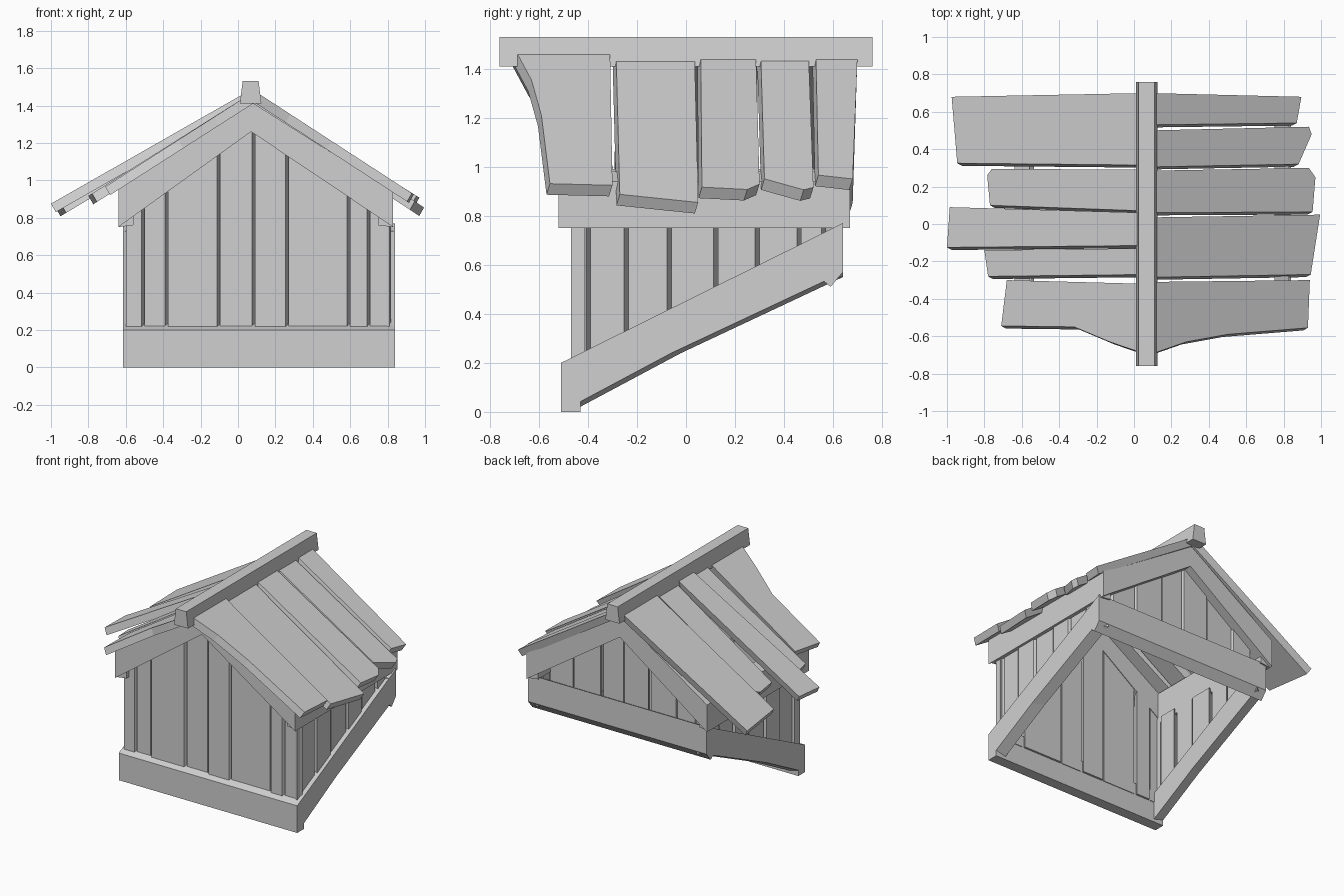
import bpy
import bmesh
from mathutils import Vector

cube = bpy.data.objects.get("Cube")
if cube:
    bpy.data.objects.remove(cube, do_unlink=True)

grey = bpy.data.materials.new("pale_grey")
grey.use_nodes = True
grey.diffuse_color = (0.63, 0.63, 0.63, 1)
grey.node_tree.nodes["Principled BSDF"].inputs["Base Color"].default_value = (0.63, 0.63, 0.63, 1)

MID = 0.07               # x of the ridge
LEFT, RIGHT = 0.83, -0.64  # x of the eaves


def prism(name, points, direction):
    """Extrude a flat polygon along a direction into a solid."""
    bm = bmesh.new()
    face = bm.faces.new([bm.verts.new(p) for p in points])
    new = bmesh.ops.extrude_face_region(bm, geom=[face], use_keep_orig=True)["geom"]
    bmesh.ops.translate(bm, vec=Vector(direction),
                        verts=[v for v in new if isinstance(v, bmesh.types.BMVert)])
    bmesh.ops.recalc_face_normals(bm, faces=bm.faces)
    mesh = bpy.data.meshes.new(name)
    bm.to_mesh(mesh)
    bm.free()
    mesh.materials.append(grey)
    obj = bpy.data.objects.new(name, mesh)
    bpy.context.collection.objects.link(obj)
    return obj


def ceiling(x):
    """Height of the underside of the gable frame."""
    run = LEFT - MID if x > MID else MID - RIGHT
    return 1.26 - 0.51 * abs(x - MID) / run


def sill(y):
    """Height of the top of the sloping base."""
    return 0.2 + 0.496 * (y + 0.51)


# Sloping base frame, the side beams leaning so their undersides tilt
for name, x, inward in (("base_side_left", 0.84, -1), ("base_side_right", -0.615, 1)):
    prism(name, [(x, -0.51, 0), (x, -0.06, 0.24), (x, 0.6, 0.55),
                 (x, 0.6, 0.75), (x, -0.51, 0.2)], (0.08 * inward, 0.04, 0))
x, beam = -0.615, (1.455, 0, 0)
prism("base_front", [(x, -0.51, 0), (x, -0.43, 0), (x, -0.43, 0.235), (x, -0.51, 0.2)], beam)
prism("base_back", [(x, 0.64, 0.57), (x, 0.59, 0.51), (x, 0.56, 0.535),
                    (x, 0.56, 0.73), (x, 0.64, 0.77)], beam)

# Gable boards front and back, joined by eave beams
for side, end, top, inward in (("left", LEFT, 0.94, -1), ("right", RIGHT, 0.95, 1)):
    for place, y in (("front", -0.52), ("back", 0.57)):
        prism(f"{place}_gable_board_{side}",
              [(MID, y, 1.26), (end, y, 0.75), (end, y, top), (MID, y, 1.42)], (0, 0.1, 0))
    inner = end + 0.08 * inward
    prism(f"eave_beam_{side}",
          [(end, -0.5, 0.75), (inner, -0.5, 0.76), (inner, -0.5, top + 0.04), (end, -0.5, top)],
          (0, 1.15, 0))


# Upright gable planks, front and back, with slanted edges that close the gaps
def gable_planks(name, seams, y, bottom, inward):
    for i, (a, b) in enumerate(zip(seams, seams[1:])):
        b -= 0.016
        tops = [b, MID, a] if a < MID < b else [b, a]
        depth = y + inward * 0.01 * (i % 2)
        points = [(a, depth, bottom), (b, depth, bottom)]
        points += [(t, depth, ceiling(t) + 0.015) for t in tops]
        prism(f"{name}_{i + 1}", points, (0.018, 0.045 * inward, 0))


gable_planks("front_plank", (-0.6, -0.5, -0.375, -0.095, 0.09, 0.27, 0.6, 0.705, 0.815),
             -0.47, 0.15, 1)
gable_planks("back_plank", (-0.5, -0.34, -0.12, 0.09, 0.27, 0.5, 0.7), 0.61, 0.68, -1)

# Upright side planks following the sloping base
side_seams = (-0.47, -0.39, -0.235, -0.06, 0.13, 0.3, 0.47, 0.57)
for side, wall, inward in (("left", 0.81, -1), ("right", -0.6, 1)):
    for i, (a, b) in enumerate(zip(side_seams, side_seams[1:])):
        b -= 0.018
        x = wall + inward * 0.01 * (i % 2)
        prism(f"{side}_wall_plank_{i + 1}",
              [(x, a, sill(a) - 0.1), (x, b, sill(b) - 0.1), (x, b, 0.79), (x, a, 0.79)],
              (0.045 * inward, 0.02, 0))


# Roof boards, each given by its outline seen from above
def roof_board(name, outline, lift, slope):
    side = 1 if outline[1][0] > MID else -1
    points = [(x, y, 1.465 + lift - slope * abs(x - MID)) for x, y in outline]
    prism(name, points, (-0.026 * side, -0.014, -0.045))


left_boards = [
    ([(0.08, -0.7), (0.28, -0.63), (0.5, -0.59), (0.93, -0.555),
      (0.94, -0.3), (0.08, -0.31)], 0.025, 0.65),
    ([(0.08, -0.285), (0.945, -0.27), (0.995, 0.05), (0.08, 0.035)], 0, 0.66),
    ([(0.08, 0.06), (0.955, 0.065), (0.97, 0.25), (0.935, 0.3), (0.08, 0.285)], 0.005, 0.625),
    ([(0.08, 0.305), (0.88, 0.32), (0.95, 0.48), (0.935, 0.52), (0.08, 0.5)], 0, 0.635),
    ([(0.08, 0.53), (0.87, 0.54), (0.895, 0.68), (0.08, 0.7)], 0.005, 0.63),
]
right_boards = [
    ([(0.06, -0.695), (-0.13, -0.63), (-0.32, -0.55), (-0.71, -0.545),
      (-0.68, -0.3), (0.06, -0.32)], 0, 0.64),
    ([(0.06, -0.27), (-0.78, -0.28), (-0.8, -0.14), (0.06, -0.13)], 0, 0.63),
    ([(0.06, -0.115), (-1, -0.125), (-0.985, 0.09), (0.06, 0.06)], 0.02, 0.57),
    ([(0.06, 0.07), (-0.77, 0.1), (-0.785, 0.26), (-0.76, 0.295), (0.06, 0.29)], 0, 0.63),
    ([(0.06, 0.315), (-0.945, 0.325), (-0.975, 0.68), (0.06, 0.7)], 0.015, 0.6),
]
for side, boards in (("left", left_boards), ("right", right_boards)):
    for i, board in enumerate(boards):
        roof_board(f"{side}_roof_board_{i + 1}", *board)

# Tapered ridge beam
prism("ridge_beam", [(0.01, -0.76, 1.41), (0.125, -0.76, 1.41), (0.11, -0.76, 1.53),
                     (0.025, -0.76, 1.53)], (0, 1.52, 0))
